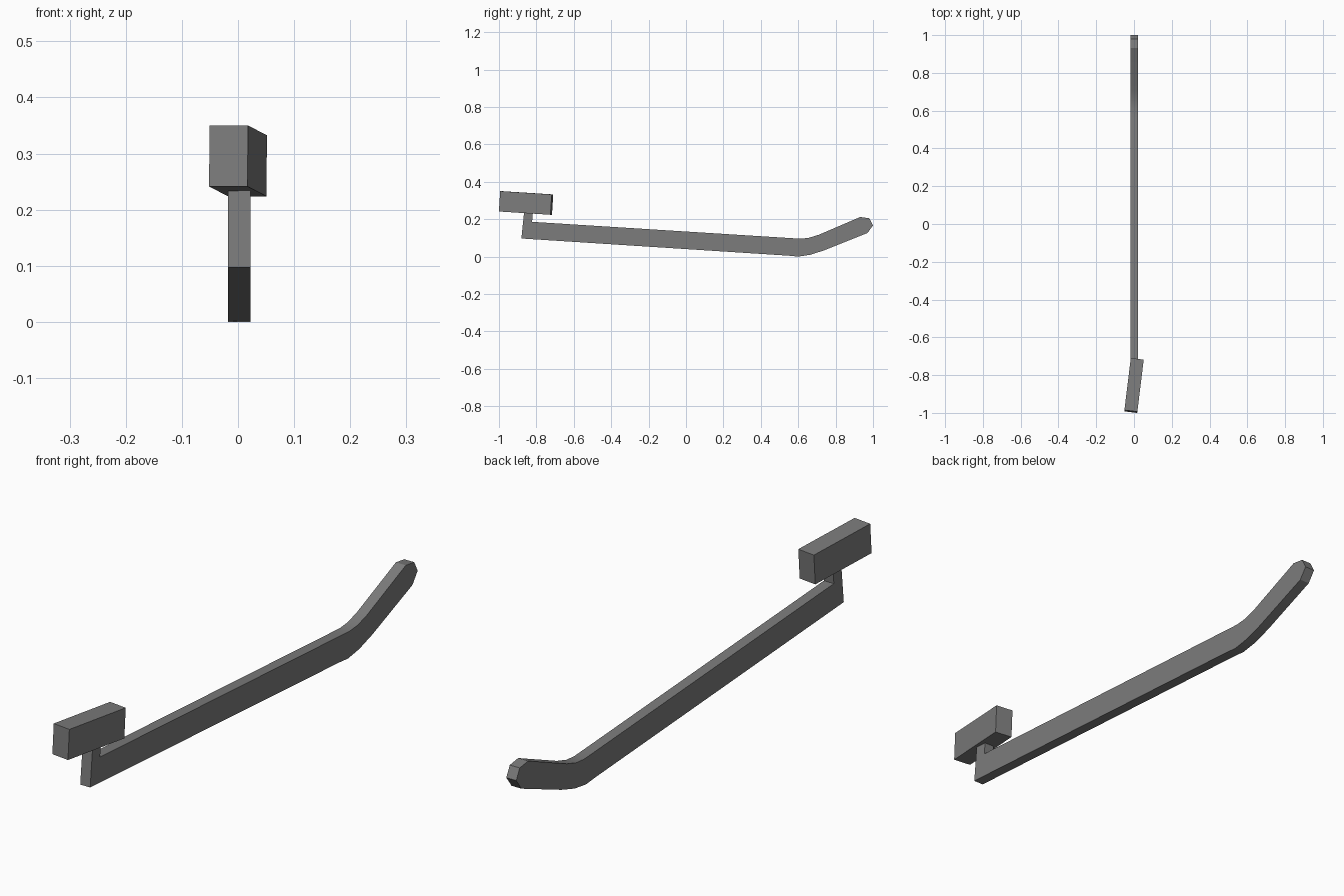
import bpy
import bmesh
import math

cube = bpy.data.objects.get("Cube")
if cube:
    bpy.data.objects.remove(cube, do_unlink=True)

grey = bpy.data.materials.new("plain_grey")
grey.use_nodes = True
colour = (0.2, 0.2, 0.2, 1)
grey.diffuse_color = colour
grey.node_tree.nodes["Principled BSDF"].inputs["Base Color"].default_value = colour


def finish(name, bm):
    """Turn a bmesh into a named, coloured object."""
    bmesh.ops.recalc_face_normals(bm, faces=bm.faces)
    mesh = bpy.data.meshes.new(name)
    bm.to_mesh(mesh)
    bm.free()
    mesh.materials.append(grey)
    obj = bpy.data.objects.new(name, mesh)
    bpy.context.collection.objects.link(obj)
    return obj


# Arm: side profile (y, z) with upright post, gentle bend and rounded tip
profile = [
    (-0.88, 0.097), (-0.865, 0.245), (-0.818, 0.242), (-0.823, 0.186),
    (0.56, 0.099), (0.61, 0.096), (0.655, 0.1), (0.71, 0.117),
    (0.932, 0.212), (0.98, 0.205), (1.0, 0.167), (0.97, 0.126),
    (0.74, 0.034), (0.665, 0.01), (0.6, 0.0), (0.55, 0.005),
]
bm = bmesh.new()
side = bm.faces.new([bm.verts.new((-0.018, y, z)) for y, z in profile])
ext = bmesh.ops.extrude_face_region(bm, geom=[side], use_keep_orig=True)
moved = [v for v in ext["geom"] if isinstance(v, bmesh.types.BMVert)]
bmesh.ops.translate(bm, verts=moved, vec=(0.04, 0, 0))
arm = finish("arm", bm)
bpy.context.view_layer.objects.active = arm
arm.select_set(True)
bpy.ops.object.shade_smooth_by_angle(angle=math.radians(30))

# Head block: tilted and turned on top of the post
bm = bmesh.new()
bmesh.ops.create_cube(bm, size=1)
bmesh.ops.scale(bm, verts=bm.verts, vec=(0.069, 0.278, 0.109))
head = finish("head_block", bm)
head.location = (0, -0.855, 0.287)
head.rotation_euler = (-0.063, 0, -0.122)
